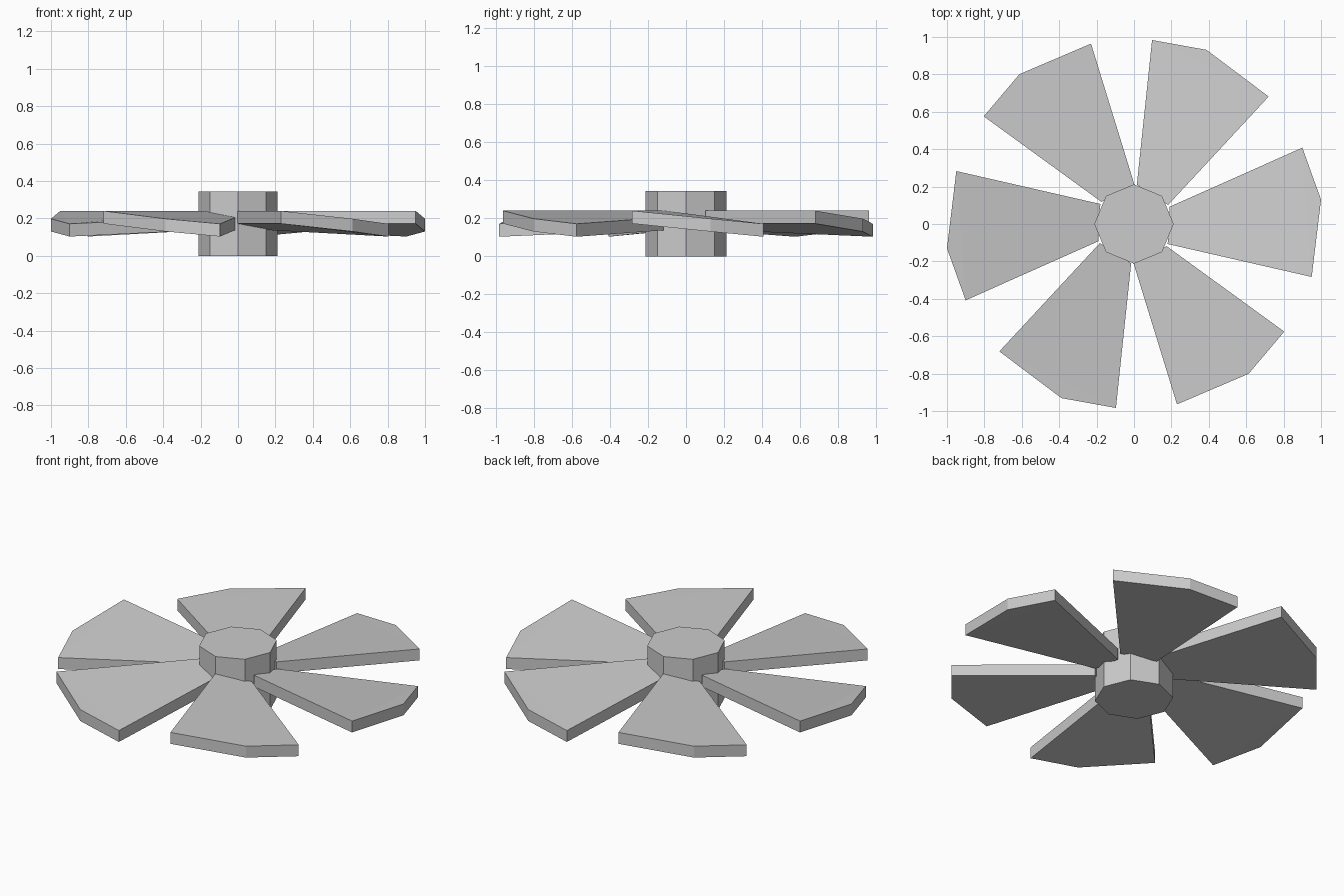
import bpy, bmesh, math
from mathutils import Matrix

if "Cube" in bpy.data.objects:
    bpy.data.objects.remove(bpy.data.objects["Cube"])

grey = bpy.data.materials.new("plain_grey")
grey.diffuse_color = (0.6, 0.6, 0.6, 1)
grey.use_nodes = True
grey.node_tree.nodes["Principled BSDF"].inputs["Base Color"].default_value = grey.diffuse_color


def add_object(name, bm):
    bmesh.ops.recalc_face_normals(bm, faces=bm.faces)
    mesh = bpy.data.meshes.new(name)
    bm.to_mesh(mesh)
    bm.free()
    mesh.materials.append(grey)
    obj = bpy.data.objects.new(name, mesh)
    bpy.context.collection.objects.link(obj)


# Eight-sided hub
HUB_HEIGHT = 0.343
bm = bmesh.new()
ring = [(0.212 * math.cos(i * math.pi / 4), 0.212 * math.sin(i * math.pi / 4)) for i in range(8)]
low = [bm.verts.new((x, y, 0)) for x, y in ring]
top = [bm.verts.new((x, y, HUB_HEIGHT)) for x, y in ring]
bm.faces.new(low)
bm.faces.new(top)
for i in range(8):
    j = (i + 1) % 8
    bm.faces.new((low[i], low[j], top[j], top[i]))
add_object("hub", bm)

# Pitched blade: underside outline (root, three tip points, root)
THICKNESS = 0.068
OUTLINE = [(0.18, -0.107, 0.172), (0.95, -0.283, 0.172), (1.0, 0.13, 0.130),
           (0.90, 0.408, 0.103), (0.19, 0.092, 0.137)]


def blade(index):
    bm = bmesh.new()
    low = [bm.verts.new(p) for p in OUTLINE]
    top = [bm.verts.new((x, y, z + THICKNESS)) for x, y, z in OUTLINE]
    for side in (low, top):
        bm.faces.new((side[0], side[1], side[3], side[4]))
        bm.faces.new((side[1], side[2], side[3]))
    for i in range(5):
        j = (i + 1) % 5
        bm.faces.new((low[i], low[j], top[j], top[i]))
    turn = Matrix.Rotation(math.radians(60 * index), 4, 'Z')
    bmesh.ops.transform(bm, matrix=turn, verts=bm.verts)
    add_object(f"blade_{index + 1}", bm)


for n in range(6):
    blade(n)
